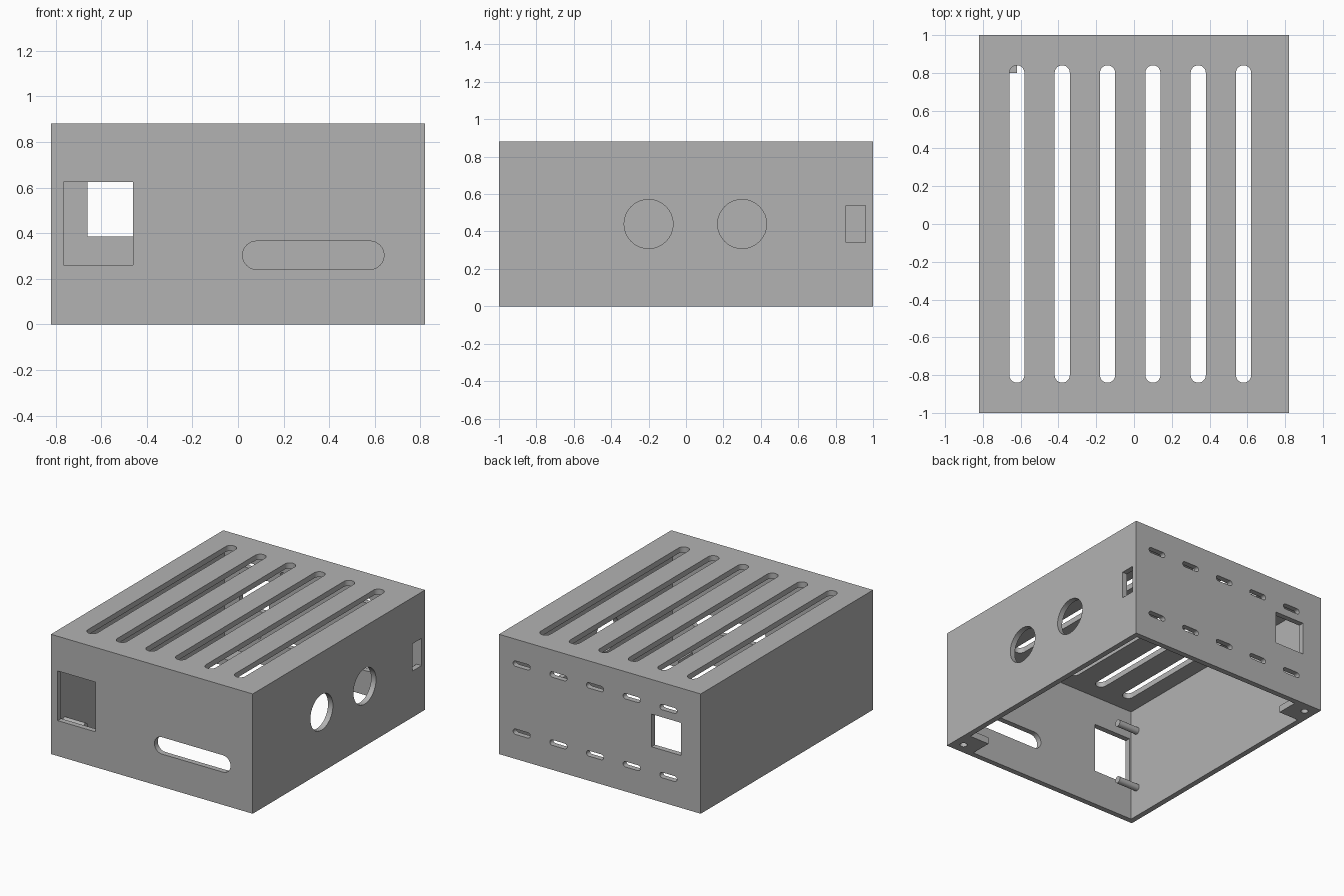
import bpy, bmesh, math
from mathutils import Vector

if "Cube" in bpy.data.objects:
    bpy.data.objects.remove(bpy.data.objects["Cube"])

W, D, H, T = 0.82, 1.0, 0.88, 0.04   # half width, half depth, height, wall

grey = bpy.data.materials.new("plain grey")
grey.use_nodes = True
colour = (0.45, 0.45, 0.45, 1)
grey.diffuse_color = colour
grey.node_tree.nodes["Principled BSDF"].inputs["Base Color"].default_value = colour


def rect(u0, u1, v0, v1):
    return [(u0, v0), (u1, v0), (u1, v1), (u0, v1)]


def stadium(cu, cv, length, r, upright=False, n=16):
    """Rounded slot outline; a circle when length is 2 * r."""
    half, pts = length / 2 - r, []
    for side in (1, -1):
        for i in range(n + 1):
            a = math.pi * (i / n - 0.5)
            pts.append((side * (half + r * math.cos(a)), side * r * math.sin(a)))
    if upright:
        pts = [(-v, u) for u, v in pts]
    return [(cu + u, cv + v) for u, v in pts]


def prism(bm, outline, axis, lo, hi):
    """Extrude an outline along an axis between two positions."""
    def place(u, v, d):
        return Vector({"x": (d, u, v), "y": (u, d, v), "z": (u, v, d)}[axis])
    verts = [bm.verts.new(place(u, v, lo)) for u, v in outline]
    face = bm.faces.new(verts)
    out = bmesh.ops.extrude_face_region(bm, geom=[face])
    moved = [g for g in out["geom"] if isinstance(g, bmesh.types.BMVert)]
    bmesh.ops.translate(bm, verts=moved, vec=place(0, 0, hi - lo))


def make(name, prisms):
    bm = bmesh.new()
    for p in prisms:
        prism(bm, *p)
    bmesh.ops.remove_doubles(bm, verts=bm.verts, dist=1e-5)
    bmesh.ops.recalc_face_normals(bm, faces=bm.faces)
    mesh = bpy.data.meshes.new(name)
    bm.to_mesh(mesh)
    bm.free()
    mesh.materials.append(grey)
    obj = bpy.data.objects.new(name, mesh)
    bpy.context.collection.objects.link(obj)
    return obj


def cut(obj, prisms):
    cutter = make("cutter", prisms)
    cutter.hide_render = True
    mod = obj.modifiers.new("cut", "BOOLEAN")
    mod.operation, mod.solver, mod.object = "DIFFERENCE", "EXACT", cutter
    bpy.context.view_layer.objects.active = obj
    bpy.ops.object.modifier_apply(modifier=mod.name)
    bpy.data.objects.remove(cutter)


def smooth(obj):
    bpy.ops.object.select_all(action="DESELECT")
    obj.select_set(True)
    bpy.context.view_layer.objects.active = obj
    bpy.ops.object.shade_smooth_by_angle(angle=math.radians(30))


# Open-bottomed case
case = make("case", [(rect(-W, W, -D, D), "z", 0, H)])
cut(case, [(rect(T - W, W - T, T - D, D - T), "z", -0.1, H - T)])

# Top vents
holes = [(stadium(-0.62 + 0.24 * i, 0, 1.68, 0.04, True), "z", H - 0.1, H + 0.1)
         for i in range(6)]
# Front socket opening and long slot
front = ("y", -D - 0.1, -D + 0.1)
holes += [(rect(-0.765, -0.46, 0.26, 0.625), *front),
          (stadium(0.33, 0.303, 0.62, 0.062), *front)]
# Back opening and two rows of small slots
back = ("y", D - 0.1, D + 0.1)
holes.append((rect(-0.66, -0.42, 0.385, 0.625), *back))
holes += [(stadium(0.635 - 0.298 * i, z, 0.14, 0.02), *back)
          for i in range(5) for z in (0.2, 0.7)]
# Two round holes and a switch opening in the left wall
side = ("x", W - 0.07, W + 0.1)
holes += [(stadium(y, 0.44, 0.262, 0.131), *side) for y in (-0.2, 0.3)]
holes.append((rect(0.855, 0.96, 0.34, 0.54), *side))
cut(case, holes)
smooth(case)

# Screw tabs in two opposite bottom corners
for name, s in (("front_tab", 1), ("back_tab", -1)):
    xs = sorted((s * 0.62, s * (W - T)))
    ys = sorted((-s * 0.8, -s * (D - T)))
    tab = make(name, [(rect(*xs, *ys), "z", 0, 0.05)])
    cut(tab, [(stadium(s * 0.74, -s * 0.92, 0.05, 0.025), "z", -0.1, 0.1)])
    smooth(tab)

# Pins on the right wall beside the socket opening
for name, z in (("lower_pin", 0.22), ("upper_pin", 0.665)):
    smooth(make(name, [(stadium(-0.9, z, 0.05, 0.025), "x", T - W, -0.61)]))
